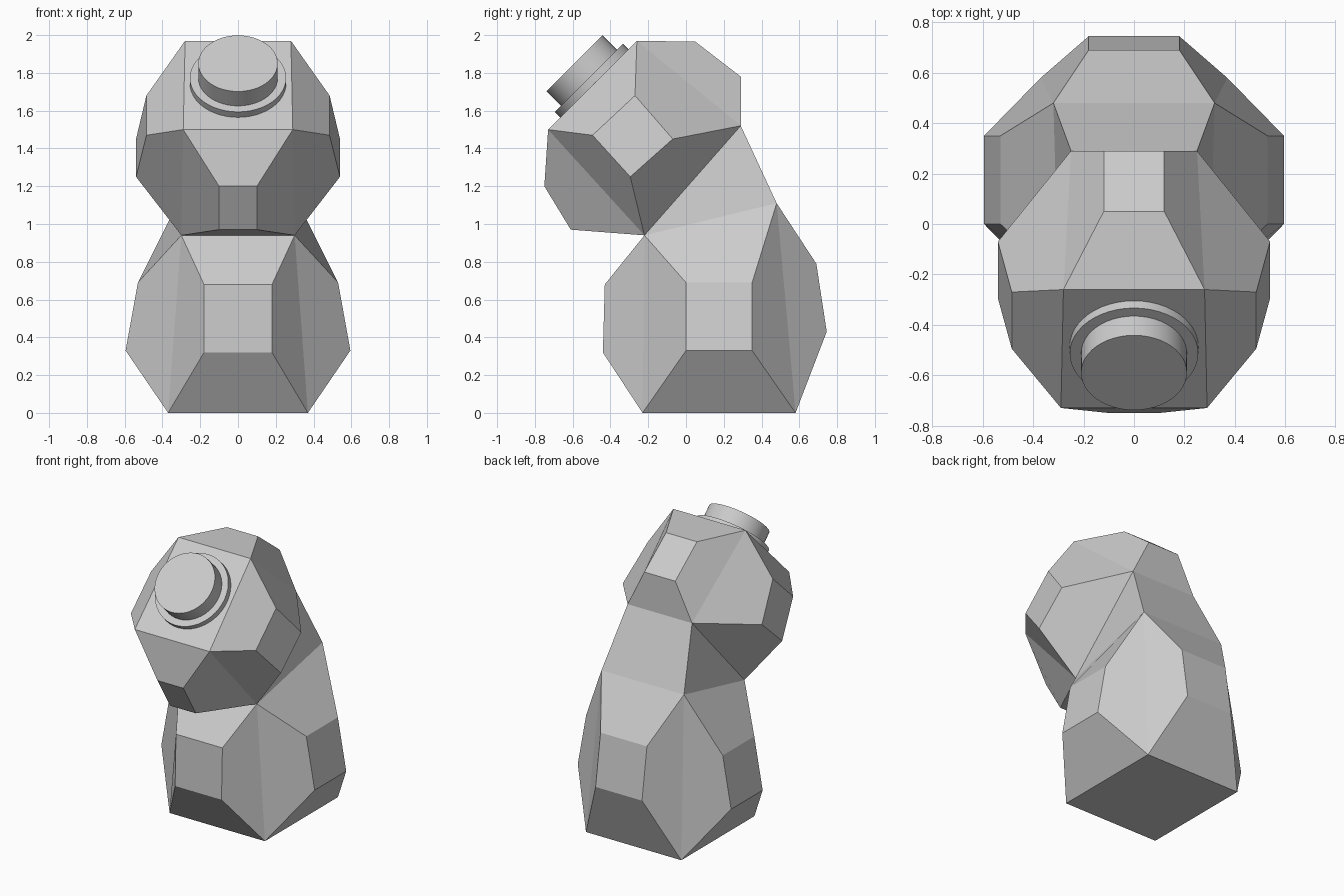
import bpy, bmesh
from mathutils import Vector

if "Cube" in bpy.data.objects:
    bpy.data.objects.remove(bpy.data.objects["Cube"])

bm = bmesh.new()
cache = {}


def vert(p):
    """Shared vertex at a point."""
    if p not in cache:
        cache[p] = bm.verts.new(p)
    return cache[p]


def face(*pts):
    bm.faces.new([vert(p) for p in pts])


def flip(p):
    return (-p[0], p[1], p[2])


def bulge(outer, inner):
    """Quad panel pushed out to a smaller inner quad."""
    for i in range(4):
        j = (i + 1) % 4
        face(outer[i], outer[j], inner[j], inner[i])
    face(*inner)


def centre_bulge(low, high, in_low, in_high):
    """Bulge spanning the symmetry plane."""
    bulge([low, flip(low), flip(high), high],
          [in_low, flip(in_low), flip(in_high), in_high])


def side_bulge(outer, inner):
    bulge(outer, inner)
    bulge([flip(p) for p in outer], [flip(p) for p in inner])


# Right-hand corners of the bent core
base_f, base_b = (.37, -.23, 0), (.37, .58, 0)
waist_f, waist_b = (.30, -.22, .94), (.32, .48, 1.11)
neck_b = (.25, .29, 1.52)
face_low, face_top = (.29, -.73, 1.50), (.28, -.26, 1.97)

# Lower body: floor, front, back and side bulges
face(base_f, base_b, flip(base_b), flip(base_f))
centre_bulge(base_f, waist_f, (.18, -.44, .32), (.18, -.43, .68))
centre_bulge(base_b, waist_b, (.18, .745, .43), (.18, .69, .79))
side_bulge([base_f, base_b, waist_b, waist_f],
           [(.595, .0, .33), (.595, .35, .33), (.53, .35, .69), (.53, .0, .69)])

# Neck wedge
face(waist_f, waist_b, neck_b)
face(*map(flip, (waist_f, waist_b, neck_b)))
face(waist_b, neck_b, flip(neck_b), flip(waist_b))

# Upper body: underside, back and side bulges, slanted flat face
centre_bulge(waist_f, face_low, (.10, -.61, .97), (.10, -.75, 1.20))
centre_bulge(neck_b, face_top, (.12, .29, 1.78), (.12, .05, 1.965))
side_bulge([face_low, waist_f, neck_b, face_top],
           [(.485, -.495, 1.47), (.54, -.295, 1.25), (.54, -.07, 1.45), (.485, -.27, 1.68)])
face(face_low, face_top, flip(face_top), flip(face_low))

bmesh.ops.recalc_face_normals(bm, faces=bm.faces)
mesh = bpy.data.meshes.new("body")
bm.to_mesh(mesh)
bm.free()
bpy.context.collection.objects.link(bpy.data.objects.new("body", mesh))

# Round spout standing on the slanted face
axis = Vector((0, -1, 1)).normalized()
spout_base = Vector((0, -.484, 1.744))


def disc(name, radius, start, end):
    bpy.ops.mesh.primitive_cylinder_add(
        vertices=48, radius=radius, depth=end - start,
        location=spout_base + axis * (start + end) / 2,
        rotation=axis.to_track_quat('Z', 'Y').to_euler())
    bpy.context.object.name = name
    bpy.ops.object.shade_smooth_by_angle()


disc("spout_flange", .255, -.01, .042)
disc("spout_cap", .21, .03, .15)
